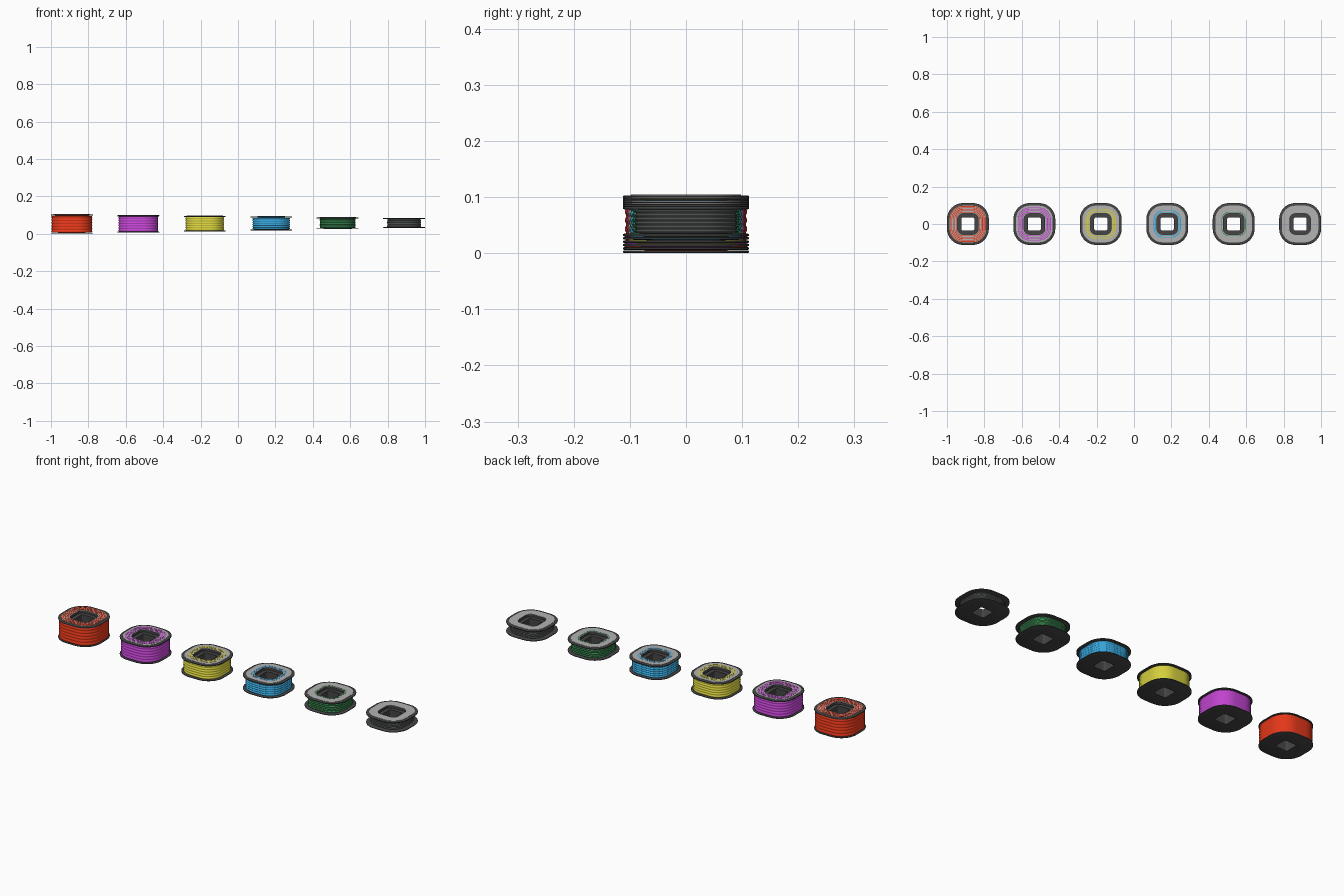
import bpy, bmesh, math

if "Cube" in bpy.data.objects:
    bpy.data.objects.remove(bpy.data.objects["Cube"])


def material(name, rgb):
    m = bpy.data.materials.new(name)
    m.diffuse_color = (*rgb, 1)
    m.use_nodes = True
    m.node_tree.nodes["Principled BSDF"].inputs["Base Color"].default_value = m.diffuse_color
    return m


def loop_points(half, seg=8):
    # rounded square; corners stay concentric as the outline grows
    r = max(half - 0.026, 0.004)
    c = half - r
    pts = []
    for k, (sx, sy) in enumerate([(1, 1), (-1, 1), (-1, -1), (1, -1)]):
        for s in range(seg + 1):
            a = math.pi / 2 * (k + s / seg)
            pts.append((sx * c + r * math.cos(a), sy * c + r * math.sin(a)))
    return pts


def sweep(name, profile, x, mat):
    # closed (half width, z) profile carried round the rounded square
    bm = bmesh.new()
    rows = [[bm.verts.new((px, py, z)) for px, py in loop_points(h)] for h, z in profile]
    n = len(rows[0])
    for i, a in enumerate(rows):
        b = rows[(i + 1) % len(rows)]
        for j in range(n):
            k = (j + 1) % n
            bm.faces.new((a[j], a[k], b[k], b[j]))
    bmesh.ops.recalc_face_normals(bm, faces=bm.faces)
    me = bpy.data.meshes.new(name)
    bm.to_mesh(me)
    bm.free()
    ob = bpy.data.objects.new(name, me)
    bpy.context.collection.objects.link(ob)
    ob.location.x = x
    me.materials.append(mat)
    bpy.context.view_layer.objects.active = ob
    ob.select_set(True)
    bpy.ops.object.shade_smooth_by_angle(angle=math.radians(35))
    ob.select_set(False)
    return ob


dark = material("dark_plastic", (0.06, 0.06, 0.06))
plate_grey = material("plate_grey", (0.45, 0.45, 0.45))
colours = [("red", (0.8, 0.04, 0.01)), ("magenta", (0.55, 0.06, 0.65)),
           ("yellow", (0.7, 0.65, 0.05)), ("blue", (0.04, 0.4, 0.75)),
           ("green", (0.05, 0.3, 0.1)), ("grey", (0.12, 0.13, 0.13))]
winding_half = [0.109, 0.106, 0.103, 0.100, 0.096, 0.091]

for i, (cname, rgb) in enumerate(colours):
    x = -0.888 + i * 0.3552
    z0, z1 = 0.006 * i, 0.105 - 0.0038 * i
    mat = material(cname, rgb)
    lo, hi = z0 + 0.005, z1 - 0.008
    core = 0.07

    # spool body: two flanges, core, stepped through hole
    sweep(f"spool_{cname}", [
        (0.035, z0), (0.110, z0), (0.112, z0 + 0.001), (0.112, lo - 0.001), (0.110, lo),
        (core, lo), (core, hi), (0.110, hi), (0.112, hi + 0.001), (0.112, z1 - 0.003),
        (0.110, z1 - 0.002), (0.055, z1 - 0.002), (0.055, z1 - 0.014), (0.035, z1 - 0.014)],
        x, dark)

    # winding: stacked rounded turns
    turns, w = 6, winding_half[i]
    step = (hi - lo) / turns
    prof = [(core - 0.002, lo)]
    for t in range(turns):
        for s in range(5):
            f = (s + 0.5) / 5
            prof.append((w - 0.003 * (1 - math.sin(math.pi * f)), lo + (t + f) * step))
    prof.append((core - 0.002, hi))
    sweep(f"winding_{cname}", prof, x, mat)

    # top plate
    sweep(f"top_plate_{cname}", [(0.056, z1 - 0.003), (0.098, z1 - 0.003),
                                 (0.098, z1 - 0.0006), (0.056, z1 - 0.0006)], x, plate_grey)

    # coloured rings on the plate, one more for each larger spool
    for k in range(5 - i):
        r = 0.061 + 0.0078 * k
        sweep(f"plate_ring_{cname}_{k + 1}", [(r, z1 - 0.002), (r + 0.004, z1 - 0.002),
                                              (r + 0.004, z1), (r, z1)], x, mat)
